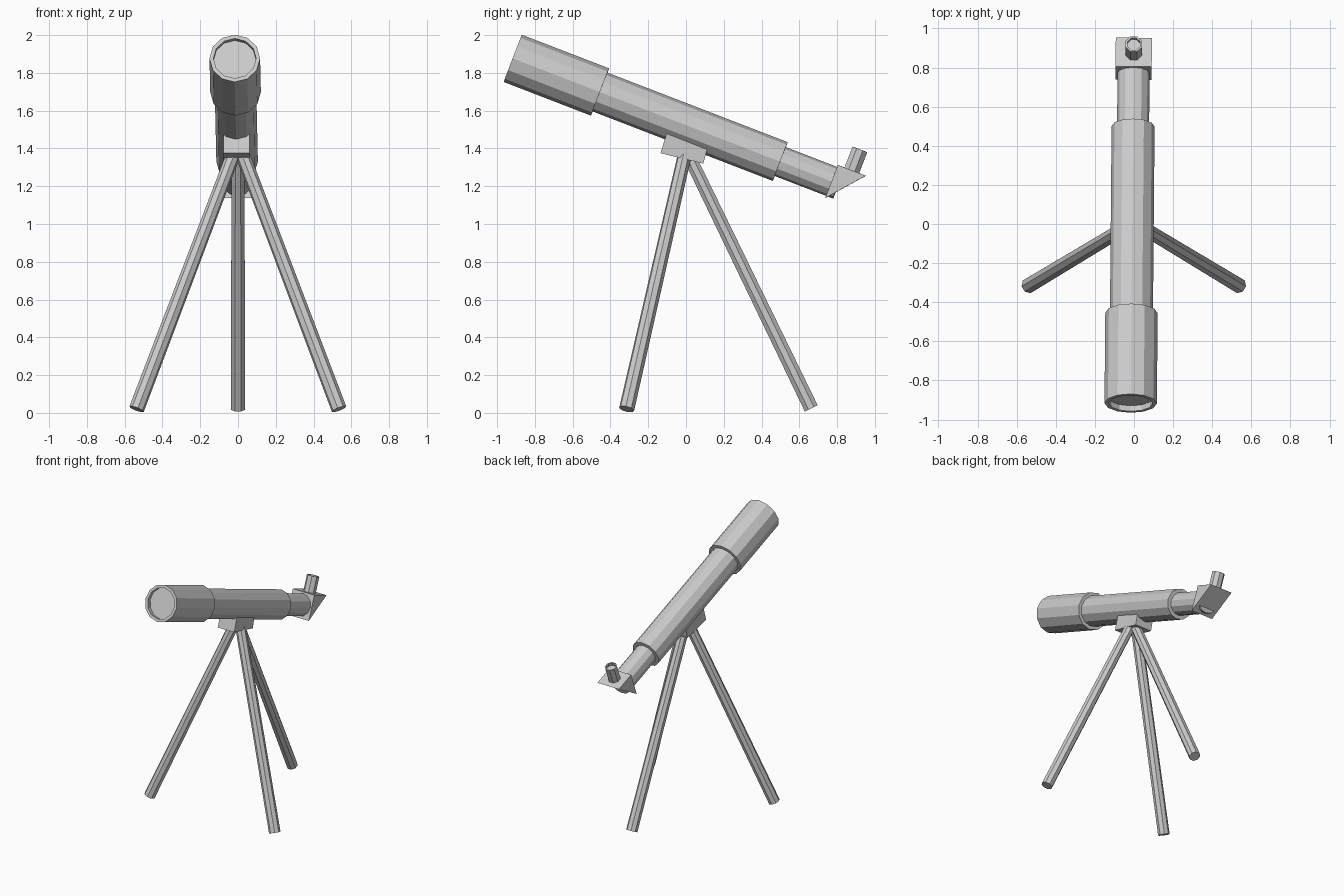
import bpy, bmesh
from math import sin, cos, pi, radians
from mathutils import Vector, Matrix

if "Cube" in bpy.data.objects:
    bpy.data.objects.remove(bpy.data.objects["Cube"])

# Telescope frame: local x = sideways, y = along the tube to the eyepiece, z = up from the tube
FRAME = (Matrix.Translation((-0.017, -0.917, 1.877))
         @ Matrix.Rotation(radians(-0.5), 4, 'Z')
         @ Matrix.Rotation(radians(-21.1), 4, 'X'))


def finish(name, bm, matrix):
    bmesh.ops.recalc_face_normals(bm, faces=bm.faces)
    me = bpy.data.meshes.new(name)
    bm.to_mesh(me)
    bm.free()
    ob = bpy.data.objects.new(name, me)
    bpy.context.collection.objects.link(ob)
    ob.matrix_world = matrix
    return ob


def lathe(name, profile, sides, matrix, turn=0.0):
    """Faceted solid of revolution about local z from (radius, height) pairs, capped at both ends."""
    bm = bmesh.new()
    rings = [[bm.verts.new((r * cos(turn + 2 * pi * i / sides),
                            r * sin(turn + 2 * pi * i / sides), h))
              for i in range(sides)] for r, h in profile]
    for a, b in zip(rings, rings[1:]):
        for i in range(sides):
            j = (i + 1) % sides
            bm.faces.new((a[i], a[j], b[j], b[i]))
    bm.faces.new(rings[0])
    bm.faces.new(rings[-1])
    return finish(name, bm, matrix)


def prism(name, outline, width, matrix):
    """Side outline of (y, z) points extruded across x."""
    bm = bmesh.new()
    face = bm.faces.new([bm.verts.new((-width / 2, y, z)) for y, z in outline])
    new = bmesh.ops.extrude_face_region(bm, geom=[face])
    bmesh.ops.translate(bm, vec=(width, 0, 0),
                        verts=[v for v in new['geom'] if isinstance(v, bmesh.types.BMVert)])
    return finish(name, bm, matrix)


# Turn lathe axis onto the tube axis
ALONG = FRAME @ Matrix.Rotation(radians(-90), 4, 'X')

# Optical tube: recessed lens, dew hood, main tube, focuser tube
lathe("optical_tube", [(0.113, 0.03), (0.113, 0.0), (0.134, 0.0), (0.134, 0.495),
                       (0.110, 0.495), (0.110, 1.518), (0.082, 1.518), (0.082, 1.85)],
      12, ALONG, pi / 12 * 0)

# Wedge-shaped diagonal and upright eyepiece
prism("diagonal", [(1.81, 0.093), (1.81, -0.094), (1.968, 0.093)], 0.185, FRAME)
lathe("eyepiece", [(0.045, 0.07), (0.045, 0.212), (0.035, 0.212), (0.035, 0.19)],
      8, FRAME @ Matrix.Translation((0, 1.888, 0)), pi / 8)

# Mount block under the tube
prism("mount_block", [(-0.103, 1.478), (-0.135, 1.375), (0.092, 1.32), (0.113, 1.40)], 0.14,
      Matrix.Translation((-0.008, 0, 0)))

# Tripod legs
for name, foot, top in (("left_leg", (-0.537, -0.314, 0.02), (-0.024, -0.006, 1.37)),
                        ("right_leg", (0.535, -0.314, 0.02), (0.024, -0.006, 1.37)),
                        ("back_leg", (0, 0.663, 0.024), (0, 0.016, 1.36))):
    foot, top = Vector(foot), Vector(top)
    d = top - foot
    lathe(name, [(0.041, 0), (0.037, d.length)], 8,
          Matrix.Translation(foot) @ d.to_track_quat('Z', 'Y').to_matrix().to_4x4(), pi / 8)
